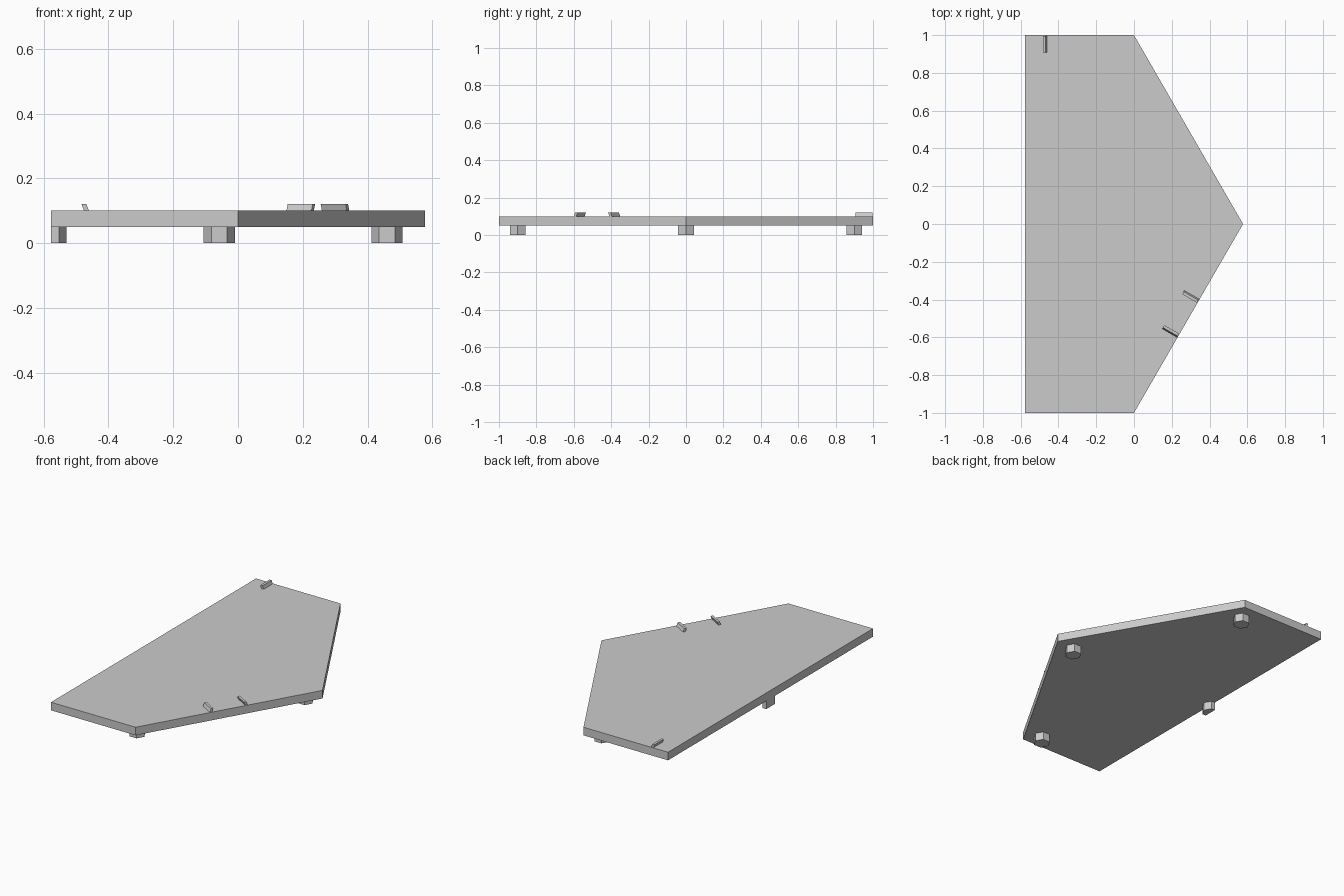
import bpy
import bmesh
from math import sin, cos, pi, sqrt
from mathutils import Vector

default = bpy.data.objects.get("Cube")
if default:
    bpy.data.objects.remove(default)

grey = bpy.data.materials.new("plain grey")
grey.use_nodes = True
colour = (0.6, 0.6, 0.6, 1)
grey.diffuse_color = colour
grey.node_tree.nodes["Principled BSDF"].inputs["Base Color"].default_value = colour

FOOT_H, TOP, PEG_H = 0.05, 0.1, 0.02
SIDE = 2 / sqrt(3)          # edge length of the full hexagon
HALF = SIDE / 2


def prism(name, outline, offset):
    """Flat-faced solid swept from a closed outline along an offset."""
    bm = bmesh.new()
    face = bm.faces.new([bm.verts.new(p) for p in outline])
    swept = bmesh.ops.extrude_face_region(bm, geom=[face], use_keep_orig=True)
    verts = [g for g in swept["geom"] if isinstance(g, bmesh.types.BMVert)]
    bmesh.ops.translate(bm, verts=verts, vec=offset)
    bmesh.ops.recalc_face_normals(bm, faces=bm.faces)
    mesh = bpy.data.meshes.new(name)
    bm.to_mesh(mesh)
    bm.free()
    mesh.materials.append(grey)
    obj = bpy.data.objects.new(name, mesh)
    bpy.context.collection.objects.link(obj)
    return obj


# Board: half hexagon extended to a straight side
corners = [(-HALF, -1), (0, -1), (HALF, 0), (0, 1), (-HALF, 1)]
prism("board", [(x, y, FOOT_H) for x, y in corners], (0, 0, TOP - FOOT_H))


# Feet: hexagonal posts, with a half post flush with the straight side
def foot(name, cx, cy, angles, r=0.048):
    ring = [(cx + r * cos(a * pi / 3), cy + r * sin(a * pi / 3), 0) for a in angles]
    prism(name, ring, (0, 0, FOOT_H))


foot("front_foot", -0.058, -0.9, range(6))
foot("back_foot", -0.058, 0.9, range(6))
foot("left_foot", 0.46, 0, range(6))
r = 0.048
prism("right_half_foot",
      [(-HALF, -r * sin(pi / 3), 0), (-HALF + r / 2, -r * sin(pi / 3), 0),
       (-HALF + r, 0, 0), (-HALF + r / 2, r * sin(pi / 3), 0),
       (-HALF, r * sin(pi / 3), 0)], (0, 0, FOOT_H))


# Pegs: slanted bars leaning towards the middle of their edge
def peg(name, middle, away, inward):
    middle, away, inward = Vector(middle), Vector(away), Vector(inward)
    profile = [(0.117, 0), (0.102, 0), (0.0945, PEG_H), (0.1095, PEG_H)]
    outline = [middle + away * d + inward * 0.004 + Vector((0, 0, TOP + h))
               for d, h in profile]
    prism(name, outline, inward * 0.089)


edge = Vector((0.5, sqrt(3) / 2, 0))
inward = Vector((-sqrt(3) / 2, 0.5, 0))
peg("front_edge_peg_near", (HALF / 2, -0.5, 0), -edge, inward)
peg("front_edge_peg_far", (HALF / 2, -0.5, 0), edge, inward)
peg("back_edge_peg", (-HALF, 1, 0), (1, 0, 0), (0, -1, 0))
